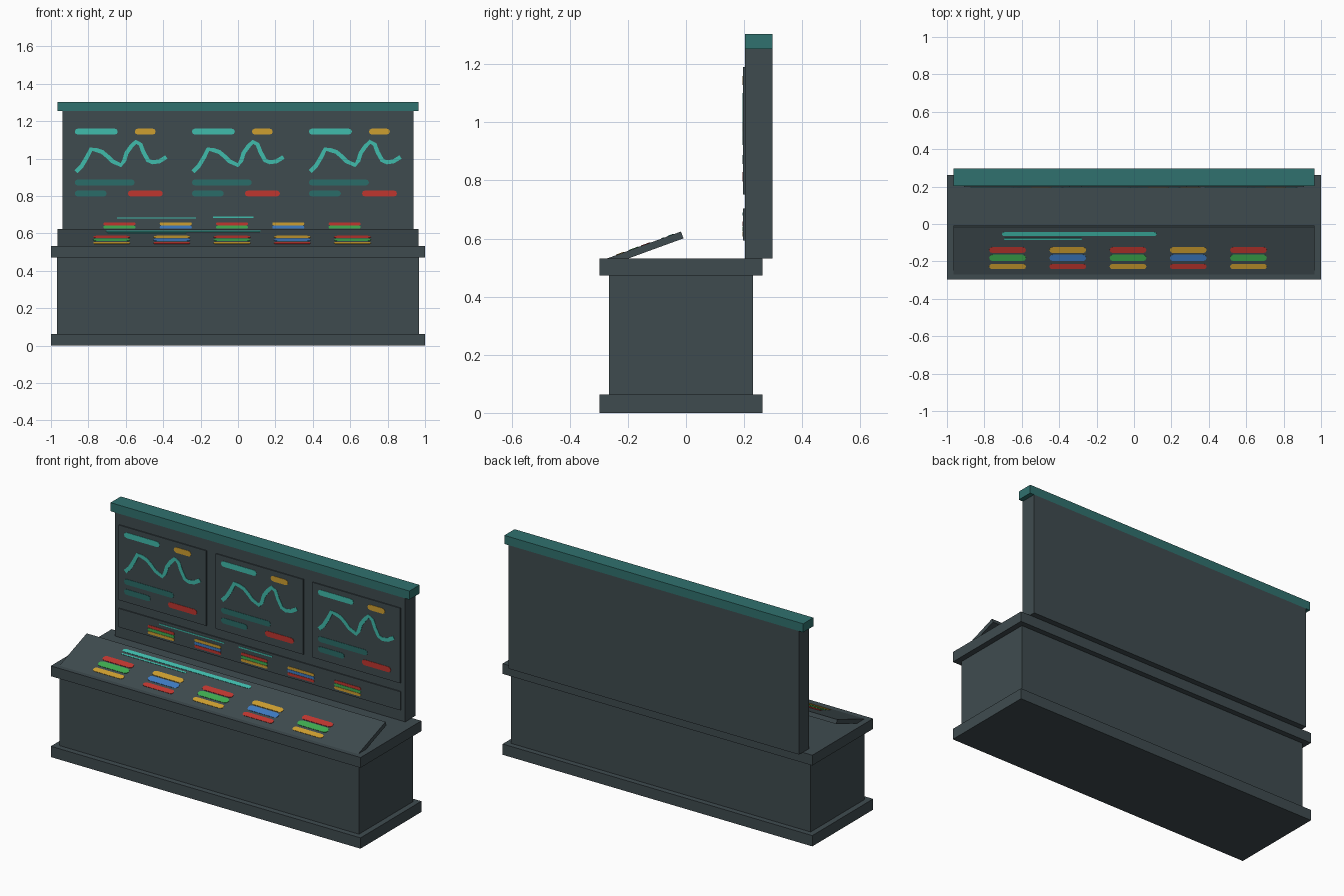
import bpy
import bmesh
import math
from mathutils import Matrix, Vector

default_cube = bpy.data.objects.get("Cube")
if default_cube:
    bpy.data.objects.remove(default_cube, do_unlink=True)


def make_material(name, red, green, blue):
    """Flat material from an sRGB colour given in 0-255 steps."""
    linear = [((c / 255 + 0.055) / 1.055) ** 2.4 for c in (red, green, blue)]
    material = bpy.data.materials.new(name)
    material.use_nodes = True
    colour = (*linear, 1)
    material.diffuse_color = colour
    shader = material.node_tree.nodes["Principled BSDF"]
    shader.inputs["Base Color"].default_value = colour
    shader.inputs["Roughness"].default_value = 0.8
    return material


body = make_material("dark slate", 63, 75, 79)
trim = make_material("deep teal", 48, 113, 110)
dim_teal = make_material("dim teal", 42, 108, 104)
bright_teal = make_material("bright teal", 64, 188, 172)
yellow = make_material("amber", 206, 159, 48)
red = make_material("signal red", 192, 54, 47)
green = make_material("signal green", 62, 172, 80)
blue = make_material("signal blue", 62, 124, 196)


def finish(name, bm, material, frame):
    bmesh.ops.recalc_face_normals(bm, faces=bm.faces)
    mesh = bpy.data.meshes.new(name)
    bm.to_mesh(mesh)
    bm.free()
    mesh.materials.append(material)
    obj = bpy.data.objects.new(name, mesh)
    obj.matrix_world = frame
    bpy.context.collection.objects.link(obj)
    return obj


def box(name, material, x, y, z, frame=Matrix()):
    """Box spanning the (low, high) pairs x, y and z."""
    bm = bmesh.new()
    bmesh.ops.create_cube(bm, size=1)
    for v in bm.verts:
        v.co = [sum(span) / 2 + c * (span[1] - span[0])
                for span, c in zip((x, y, z), v.co)]
    return finish(name, bm, material, frame)


def plate(name, material, frame, outlines, lift=0.002):
    """Thin raised plates drawn in the local XY plane of a frame."""
    bm = bmesh.new()
    for outline in outlines:
        low = [bm.verts.new((x, y, 0)) for x, y in outline]
        face = bm.faces.new(low)
        top = bmesh.ops.extrude_face_region(bm, geom=[face])["geom"]
        for v in top:
            if isinstance(v, bmesh.types.BMVert):
                v.co.z = lift
    return finish(name, bm, material, frame)


def pill(left, right, low, high):
    """Bar outline with rounded ends."""
    r = min(high - low, right - left) / 2
    middle = (low + high) / 2
    points = []
    for cx, start in ((right - r, -90), (left + r, 90)):
        for step in range(5):
            a = math.radians(start + step * 45)
            points.append((cx + r * math.cos(a), middle + r * math.sin(a)))
    return points


def ribbon(path, width):
    """Quads of even width following a path."""
    path = [Vector(p) for p in path]
    sides = []
    for i, p in enumerate(path):
        along = path[min(i + 1, len(path) - 1)] - path[max(i - 1, 0)]
        across = Vector((-along.y, along.x)).normalized() * width / 2
        sides.append((p - across, p + across))
    return [(a[0], b[0], b[1], a[1]) for a, b in zip(sides, sides[1:])]


# Base cabinet
box("plinth", body, (-1, 1), (-0.298, 0.263), (0, 0.063))
box("cabinet", body, (-0.967, 0.967), (-0.265, 0.231), (0.063, 0.472))
box("worktop", body, (-1, 1), (-0.298, 0.263), (0.472, 0.532))

# Upright wall and its cap
box("back_wall", body, (-0.938, 0.938), (0.203, 0.297), (0.532, 1.253))
box("wall_cap", trim, (-0.965, 0.965), (0.203, 0.297), (1.253, 1.303))

# Sloped control desk: local y runs up the slope, local z is its normal
slope = math.radians(20)
desk = Matrix.Translation((0, -0.27, 0.532)) @ Matrix.Rotation(slope, 4, "X")
box("control_desk", body, (-0.965, 0.965), (0, 0.269), (-0.025, 0), desk)


def up_slope(y):
    return (y + 0.27) / math.cos(slope)


# Wall screens, with graphics drawn in x and z
WAVE = [(-0.24, 0.93), (-0.21, 0.96), (-0.18, 1.01), (-0.16, 1.05),
        (-0.13, 1.045), (-0.1, 1.035), (-0.07, 1.01), (-0.045, 0.985),
        (0, 0.965), (0.018, 0.99), (0.03, 1.03), (0.055, 1.065),
        (0.08, 1.09), (0.105, 1.075), (0.12, 1.035), (0.145, 0.99),
        (0.17, 0.98), (0.205, 0.985), (0.243, 1.008)]
upright = Matrix.Rotation(math.pi / 2, 4, "X")

for label, x in (("right", -0.626), ("middle", 0), ("left", 0.626)):
    box(f"{label}_screen", body, (x - 0.283, x + 0.283), (0.197, 0.203),
        (0.752, 1.19))
    face = Matrix.Translation((x, 0.197, 0)) @ upright
    plate(f"{label}_screen_title", bright_teal, face,
          [pill(-0.247, -0.017, 1.128, 1.16)])
    plate(f"{label}_screen_tag", yellow, face,
          [pill(0.074, 0.186, 1.128, 1.16)])
    plate(f"{label}_screen_graph", bright_teal, face, ribbon(WAVE, 0.022))
    plate(f"{label}_screen_readouts", dim_teal, face,
          [pill(-0.247, 0.074, 0.856, 0.888),
           pill(-0.247, -0.076, 0.797, 0.829)])
    plate(f"{label}_screen_alert", red, face,
          [pill(0.037, 0.224, 0.797, 0.829)])

# Low instrument strip beneath the screens
box("instrument_strip", body, (-0.91, 0.91), (0.197, 0.203), (0.594, 0.703))
strip = Matrix.Translation((0, 0.197, 0)) @ upright
plate("instrument_lines", bright_teal, strip,
      [pill(-0.647, -0.225, 0.679, 0.686), pill(-0.134, 0.084, 0.682, 0.69)])


def button_banks(name, frame, pitch, width, rows):
    """Five banks of three coloured bars, alternating two colour sets."""
    sets = ((red, green, yellow), (yellow, blue, red))
    for i in range(5):
        x = -0.032 + (i - 2) * pitch
        for colour, (low, high) in zip(sets[i % 2], rows):
            plate(f"{name}_{i + 1}_{colour.name.split()[-1]}", colour, frame,
                  [pill(x - width / 2, x + width / 2, low, high)])


button_banks("instrument_bank", strip, 0.301, 0.172,
             ((0.643, 0.659), (0.625, 0.641), (0.607, 0.623)))

# Desk controls
desk_rows = [(up_slope(a), up_slope(b)) for a, b in
             ((-0.155, -0.123), (-0.198, -0.163), (-0.241, -0.213))]
button_banks("desk_bank", desk, 0.322, 0.197, desk_rows)
plate("desk_light_bar", bright_teal, desk,
      [pill(-0.706, 0.121, up_slope(-0.064), up_slope(-0.043)),
       pill(-0.695, -0.278, up_slope(-0.084), up_slope(-0.076))])
